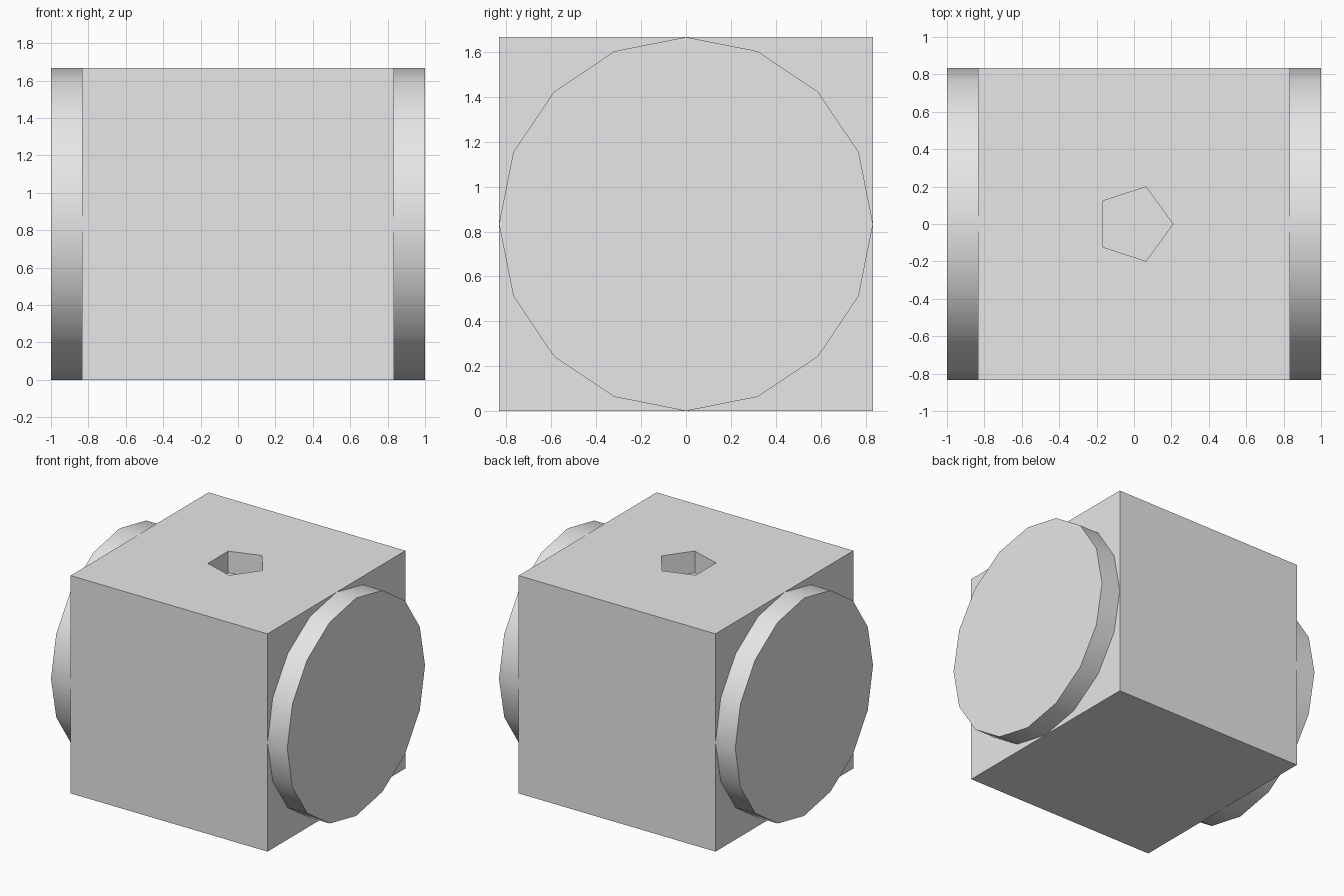
import bpy
import bmesh
from math import pi, radians
from mathutils import Matrix

if "Cube" in bpy.data.objects:
    bpy.data.objects.remove(bpy.data.objects["Cube"], do_unlink=True)

HALF = 5 / 6           # half the block's side, also the disc radius
SIDE = 2 * HALF
DISC = 1 - HALF        # disc thickness
HOLE_RADIUS = HALF / 4
HOLE_DEPTH = HALF / 5

grey = bpy.data.materials.new("light grey")
grey.use_nodes = True
grey.diffuse_color = (0.8, 0.8, 0.8, 1)
grey.node_tree.nodes["Principled BSDF"].inputs["Base Color"].default_value = grey.diffuse_color


def add_object(name, bm):
    mesh = bpy.data.meshes.new(name)
    bm.to_mesh(mesh)
    bm.free()
    mesh.materials.append(grey)
    obj = bpy.data.objects.new(name, mesh)
    bpy.context.collection.objects.link(obj)
    return obj


def prism(name, sides, radius, depth, matrix):
    bm = bmesh.new()
    bmesh.ops.create_cone(bm, cap_ends=True, segments=sides, radius1=radius,
                          radius2=radius, depth=depth, matrix=matrix)
    return add_object(name, bm)


def activate(obj):
    bpy.ops.object.select_all(action="DESELECT")
    obj.select_set(True)
    bpy.context.view_layer.objects.active = obj


# Square block
bm = bmesh.new()
bmesh.ops.create_cube(bm, size=SIDE, matrix=Matrix.Translation((0, 0, HALF)))
block = add_object("block", bm)

# Shallow five-sided socket in the top, one corner towards +x
cutter = prism("socket_cutter", 5, HOLE_RADIUS, 2 * HOLE_DEPTH,
               Matrix.Translation((0, 0, SIDE)) @ Matrix.Rotation(-pi / 2, 4, "Z"))
cutter.hide_render = True
cut = block.modifiers.new("socket", "BOOLEAN")
cut.operation = "DIFFERENCE"
cut.solver = "EXACT"
cut.object = cutter
activate(block)
bpy.ops.object.modifier_apply(modifier=cut.name)
bpy.data.objects.remove(cutter, do_unlink=True)

# Sixteen-sided discs on both sides
for name, side in (("left_disc", 1), ("right_disc", -1)):
    disc = prism(name, 16, HALF, DISC,
                 Matrix.Translation((side * (HALF + DISC / 2), 0, HALF))
                 @ Matrix.Rotation(pi / 2, 4, "Y"))
    activate(disc)
    bpy.ops.object.shade_smooth_by_angle(angle=radians(30))
